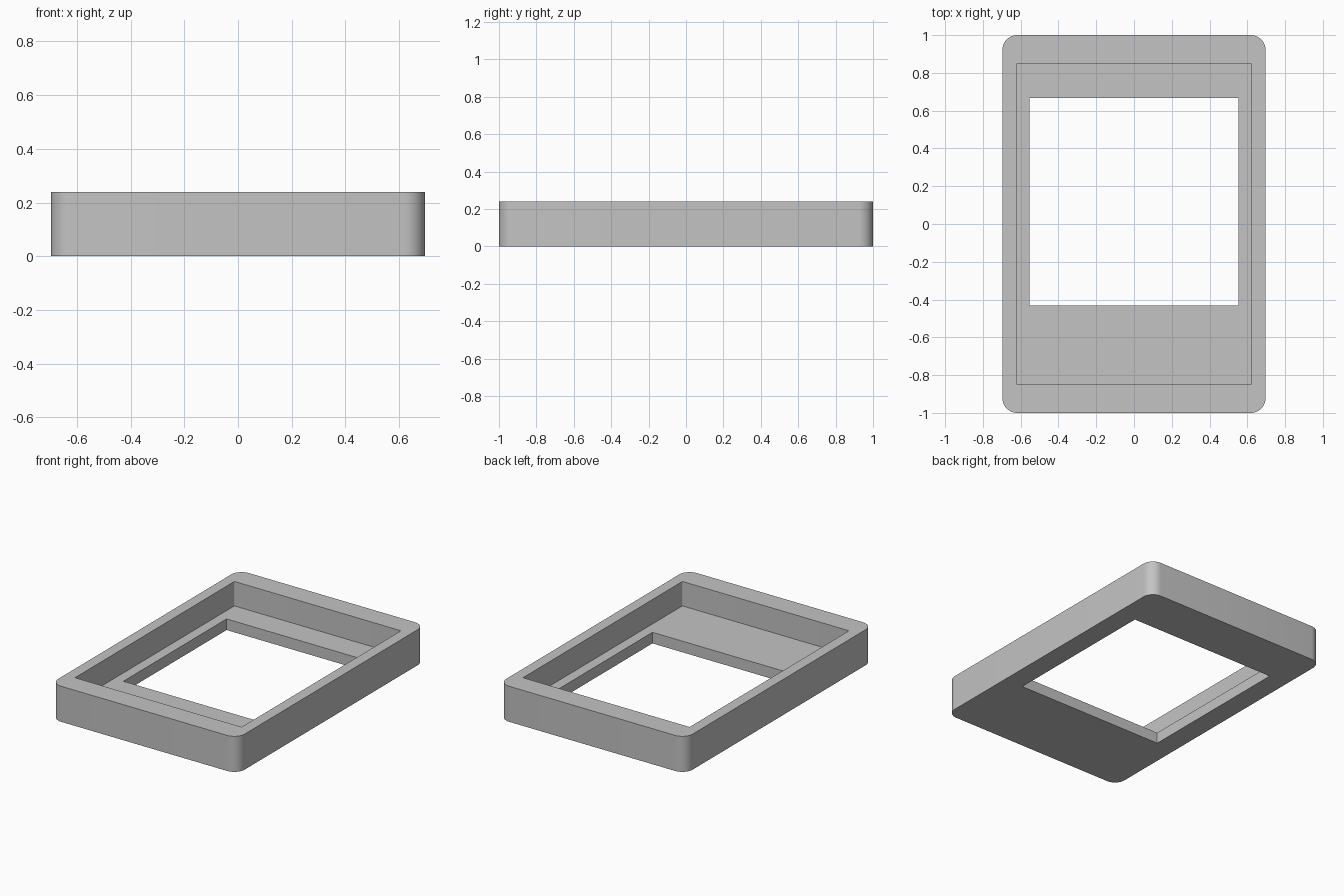
import bpy
import bmesh
from math import pi, cos, sin, radians

cube = bpy.data.objects.get("Cube")
if cube:
    bpy.data.objects.remove(cube, do_unlink=True)

HEIGHT, FLOOR = 0.24, 0.075
STEPS = 10  # segments per rounded corner


def material(name, rgb):
    mat = bpy.data.materials.new(name)
    mat.use_nodes = True
    mat.diffuse_color = (*rgb, 1)
    mat.node_tree.nodes["Principled BSDF"].inputs["Base Color"].default_value = (*rgb, 1)
    return mat


def rounded_ring(bm, half_x, y_min, y_max, radius, z):
    """Counter-clockwise loop of vertices around a rounded rectangle."""
    x, low, high = half_x - radius, y_min + radius, y_max - radius
    corners = [(x, high), (-x, high), (-x, low), (x, low)]
    ring = []
    for quarter, (cx, cy) in enumerate(corners):
        for step in range(STEPS + 1):
            a = (quarter + step / STEPS) * pi / 2
            ring.append(bm.verts.new((cx + radius * cos(a), cy + radius * sin(a), z)))
    return ring


# Tray section: outer wall, rim, pocket wall, ledge, window wall, underside
outer = (0.696, -1, 1, 0.077)
pocket = (0.622, -0.85, 0.85, 0.006)
window = (0.553, -0.432, 0.668, 0)
section = [(outer, 0), (outer, HEIGHT), (pocket, HEIGHT),
           (pocket, FLOOR), (window, FLOOR), (window, 0)]

bm = bmesh.new()
rings = [rounded_ring(bm, *shape, z) for shape, z in section]
for i, ring in enumerate(rings):
    following = rings[(i + 1) % len(rings)]
    for j in range(len(ring)):
        k = (j + 1) % len(ring)
        bm.faces.new((ring[j], ring[k], following[k], following[j]))

# Square window corners collapse to single points
bmesh.ops.remove_doubles(bm, verts=bm.verts, dist=0.0001)
bmesh.ops.recalc_face_normals(bm, faces=bm.faces)

mesh = bpy.data.meshes.new("frame_tray")
bm.to_mesh(mesh)
bm.free()
mesh.materials.append(material("light grey", (0.55, 0.55, 0.55)))

frame = bpy.data.objects.new("frame_tray", mesh)
bpy.context.collection.objects.link(frame)
bpy.ops.object.select_all(action="DESELECT")
frame.select_set(True)
bpy.context.view_layer.objects.active = frame
bpy.ops.object.shade_smooth_by_angle(angle=radians(30))
